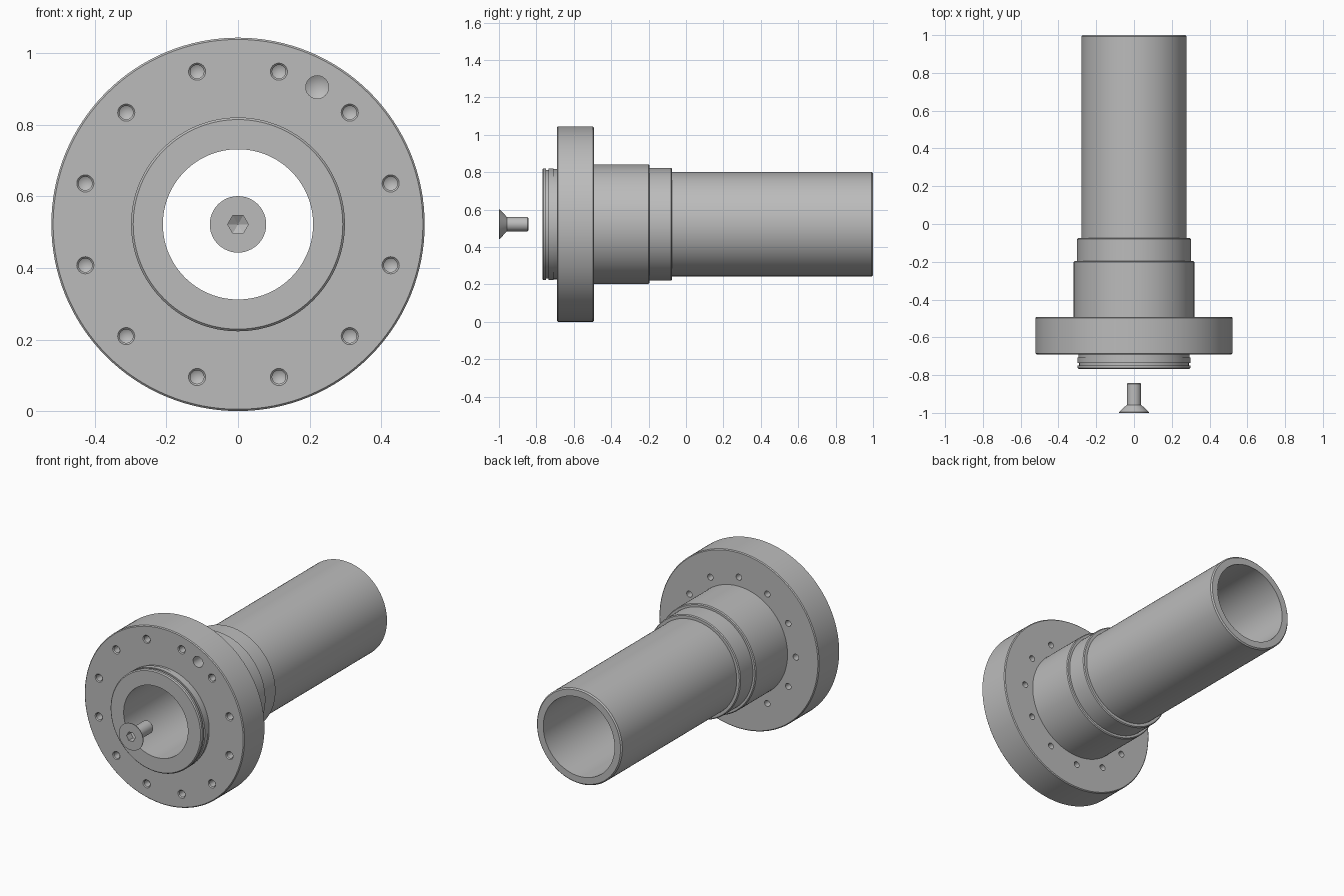
import bpy, bmesh, math
from mathutils import Matrix, Vector

cube = bpy.data.objects.get("Cube")
if cube:
    bpy.data.objects.remove(cube, do_unlink=True)

AXIS_Z = 0.522
FLANGE_FRONT, FLANGE_BACK = -0.69, -0.493

steel = bpy.data.materials.new("grey steel")
GREY = (0.5, 0.5, 0.5, 1)
steel.diffuse_color = GREY
steel.use_nodes = True
steel.node_tree.nodes["Principled BSDF"].inputs["Base Color"].default_value = GREY


def lathe(bm, profile, sides, closed=False, x=0.0, z=AXIS_Z):
    """Revolve (y, radius) points about a line parallel to y."""
    rings = []
    for y, r in profile:
        if r == 0:
            rings.append([bm.verts.new((x, y, z))] * sides)
        else:
            rings.append([bm.verts.new((x + r * math.cos(math.tau * i / sides), y,
                                        z + r * math.sin(math.tau * i / sides)))
                          for i in range(sides)])
    pairs = list(zip(rings, rings[1:]))
    if closed:
        pairs.append((rings[-1], rings[0]))
    for a, b in pairs:
        for i in range(sides):
            j = (i + 1) % sides
            bm.faces.new(dict.fromkeys((a[i], a[j], b[j], b[i])))


def make_object(name, bm):
    bmesh.ops.recalc_face_normals(bm, faces=bm.faces)
    mesh = bpy.data.meshes.new(name)
    bm.to_mesh(mesh)
    bm.free()
    mesh.materials.append(steel)
    obj = bpy.data.objects.new(name, mesh)
    bpy.context.collection.objects.link(obj)
    return obj


def cut(obj, cutter):
    cutter.hide_render = True
    mod = obj.modifiers.new("holes", 'BOOLEAN')
    mod.operation, mod.solver, mod.object = 'DIFFERENCE', 'EXACT', cutter
    bpy.ops.object.select_all(action='DESELECT')
    bpy.context.view_layer.objects.active = obj
    obj.select_set(True)
    bpy.ops.object.modifier_apply(modifier=mod.name)
    bpy.data.objects.remove(cutter, do_unlink=True)
    bpy.ops.object.shade_smooth_by_angle(angle=math.radians(25))


def drill(bm, radius, pitch, degrees, face, inward, depth, chamfer=0.0, sides=24):
    """Blind hole with a conical bottom; inward is +1 or -1 along y."""
    a = math.radians(degrees)
    steps = [(-0.02, 0), (-0.02, radius + chamfer), (0, radius + chamfer),
             (max(chamfer, 0.001), radius), (depth, radius), (depth + radius * 0.6, 0)]
    lathe(bm, [(face + inward * s, r) for s, r in steps], sides,
          x=pitch * math.cos(a), z=AXIS_Z + pitch * math.sin(a))


# Hollow spindle body: grooved nose, flange, stepped collar, tube and stepped bore
bm = bmesh.new()
lathe(bm, [
    (-0.768, 0.21), (-0.768, 0.293), (-0.762, 0.299), (-0.748, 0.299),
    (-0.748, 0.29), (-0.736, 0.29), (-0.736, 0.299), (-0.708, 0.299),
    (-0.708, 0.295), (FLANGE_FRONT, 0.295),
    (FLANGE_FRONT, 0.517), (-0.685, 0.522), (-0.498, 0.522), (FLANGE_BACK, 0.517),
    (FLANGE_BACK, 0.319), (-0.2, 0.319), (-0.195, 0.314),
    (-0.195, 0.301), (-0.08, 0.301), (-0.075, 0.296),
    (-0.075, 0.279), (0.993, 0.279), (1.0, 0.272),
    (1.0, 0.233), (0.4, 0.233), (0.4, 0.21)], 128, closed=True)
spindle = make_object("flanged_spindle", bm)

# Bolt circles on both flange faces, plus one larger dowel hole
bm = bmesh.new()
for k in range(12):
    drill(bm, 0.019, 0.442, 15 + 30 * k, FLANGE_FRONT, 1, 0.1, chamfer=0.005)
    drill(bm, 0.018, 0.373, 30 * k, FLANGE_BACK, -1, 0.08)
drill(bm, 0.032, 0.443, 60, FLANGE_FRONT, 1, 0.08)
cut(spindle, make_object("flange_hole_cutter", bm))

# Loose countersunk screw on the axis in front of the nose
bm = bmesh.new()
lathe(bm, [(-1.0, 0), (-1.0, 0.079), (-0.996, 0.079), (-0.957, 0.038),
           (-0.848, 0.038), (-0.842, 0.033), (-0.842, 0)], 48)
screw = make_object("countersunk_screw", bm)

# Hexagonal socket in the screw head
bm = bmesh.new()
drill(bm, 0.029, 0, 0, -1.0, 1, 0.04, sides=6)
cut(screw, make_object("socket_cutter", bm))
